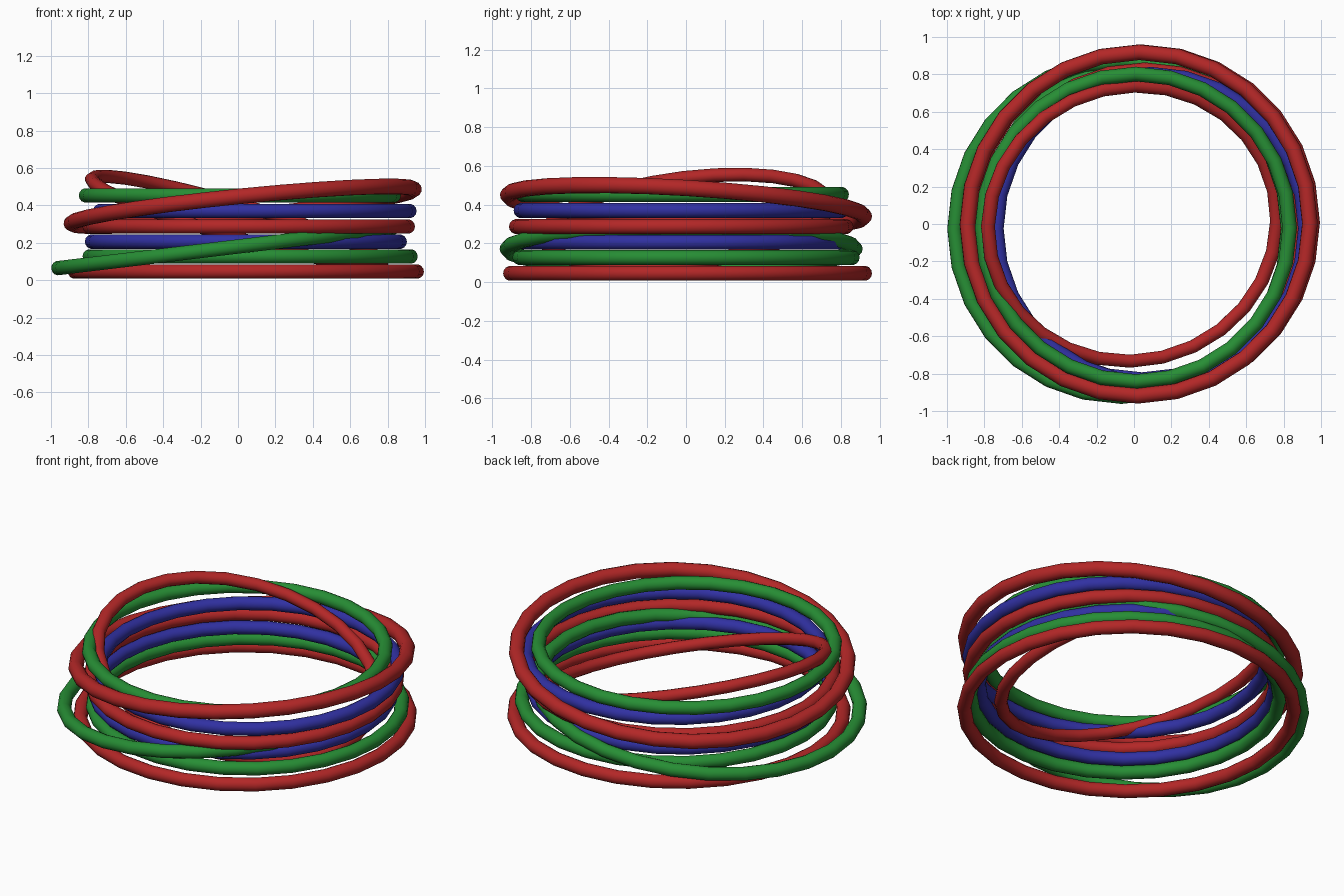
import bpy
from math import atan, hypot, cos
from mathutils import Matrix, Vector

if "Cube" in bpy.data.objects:
    bpy.data.objects.remove(bpy.data.objects["Cube"])


def material(name, rgb):
    m = bpy.data.materials.new(name)
    m.diffuse_color = (*rgb, 1)
    m.use_nodes = True
    m.node_tree.nodes["Principled BSDF"].inputs["Base Color"].default_value = m.diffuse_color
    return m


RED = material("red_enamel", (0.45, 0.02, 0.02))
GREEN = material("green_enamel", (0.02, 0.27, 0.035))
BLUE = material("blue_enamel", (0.03, 0.03, 0.36))


def bangle(name, mat, centre, radius, slope=(0, 0), tube=0.039, stretch=1.0):
    """One ring; slope is the rise of its plane along x and y."""
    bpy.ops.mesh.primitive_torus_add(major_segments=28, minor_segments=14,
                                     major_radius=radius, minor_radius=tube)
    ob = bpy.context.object
    ob.name = name
    normal = Vector((-slope[0], -slope[1], 1)).normalized()
    tilt = Vector((0, 0, 1)).rotation_difference(normal).to_matrix().to_4x4()
    size = Matrix.Diagonal((stretch, 1, 1, 1))
    ob.data.transform(tilt @ size)
    ob.location = centre
    ob.data.materials.append(mat)
    for p in ob.data.polygons:
        p.use_smooth = True
    return ob


# Stack from the ground up
bangle("bottom_red_bangle", RED, (0.042, 0.008, 0.046), 0.913)
bangle("lower_green_bangle", GREEN, (0.065, 0.0, 0.127), 0.857)
bangle("leaning_green_bangle", GREEN, (-0.068, -0.025, 0.172), 0.898, (0.12, 0.0))
bangle("lower_blue_bangle", BLUE, (0.042, -0.01, 0.206), 0.822)
bangle("middle_red_bangle", RED, (0.057, -0.025, 0.287), 0.85)
bangle("upper_blue_bangle", BLUE, (0.09, -0.025, 0.37), 0.826)
bangle("leaning_red_bangle", RED, (0.025, 0.0, 0.395), 0.92, (0.10, -0.06), 0.042)
bangle("top_green_bangle", GREEN, (0.01, -0.02, 0.453), 0.822)
# Narrow ring that has dropped inside the stack
bangle("fallen_red_bangle", RED, (-0.008, 0.002, 0.318), 0.741, (-0.288, 0.125), 0.035, 1.085)
